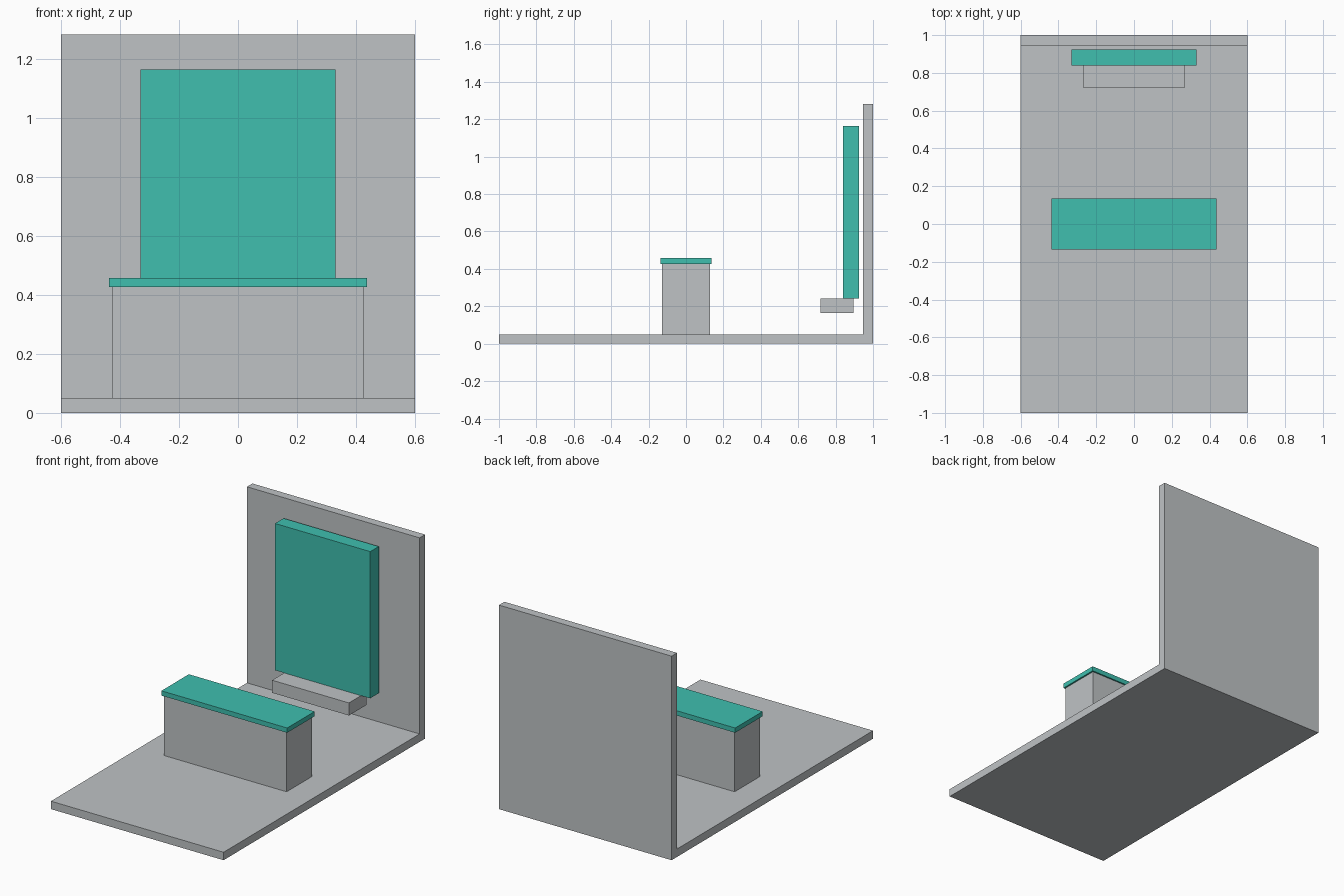
import bpy
import bmesh

if "Cube" in bpy.data.objects:
    bpy.data.objects.remove(bpy.data.objects["Cube"])


def material(name, rgb):
    m = bpy.data.materials.new(name)
    m.diffuse_color = (*rgb, 1.0)
    m.use_nodes = True
    m.node_tree.nodes["Principled BSDF"].inputs["Base Color"].default_value = m.diffuse_color
    return m


grey = material("light grey", (0.52, 0.545, 0.56))
teal = material("teal", (0.05, 0.52, 0.43))


def extrude_profile(name, profile, half_width, mat):
    """Extrude a (y, z) profile symmetrically along x."""
    bm = bmesh.new()
    face = bm.faces.new([bm.verts.new((-half_width, y, z)) for y, z in profile])
    ext = bmesh.ops.extrude_face_region(bm, geom=[face], use_keep_orig=True)
    verts = [v for v in ext["geom"] if isinstance(v, bmesh.types.BMVert)]
    bmesh.ops.translate(bm, vec=(2 * half_width, 0, 0), verts=verts)
    bmesh.ops.recalc_face_normals(bm, faces=bm.faces)
    mesh = bpy.data.meshes.new(name)
    bm.to_mesh(mesh)
    bm.free()
    mesh.materials.append(mat)
    obj = bpy.data.objects.new(name, mesh)
    bpy.context.collection.objects.link(obj)
    return obj


def box(name, half_width, y0, y1, z0, z1, mat):
    return extrude_profile(name, [(y0, z0), (y1, z0), (y1, z1), (y0, z1)],
                           half_width, mat)


# Floor and rear wall as one L-shaped shell
extrude_profile("floor_and_wall",
                [(-1, 0), (1, 0), (1, 1.282), (0.946, 1.282),
                 (0.946, 0.05), (-1, 0.05)], 0.6, grey)

# Counter with its overhanging top
box("counter_body", 0.427, -0.127, 0.127, 0.05, 0.427, grey)
box("counter_top", 0.437, -0.136, 0.136, 0.427, 0.457, teal)

# Panel standing on a ledge in front of the wall
box("panel", 0.331, 0.84, 0.925, 0.242, 1.164, teal)
box("ledge", 0.267, 0.72, 0.895, 0.163, 0.242, grey)
